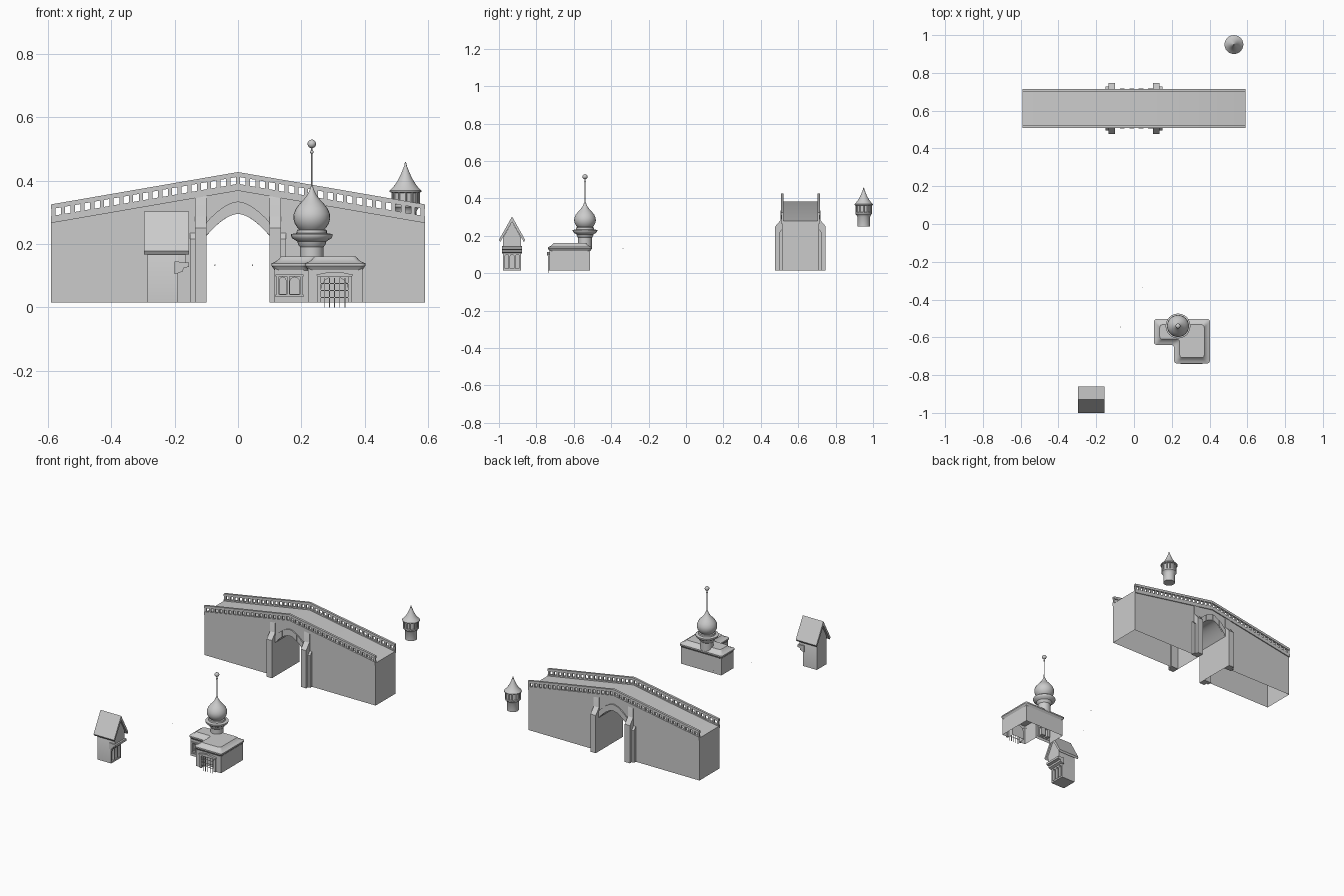
import bpy, bmesh, math
from mathutils import Vector

if "Cube" in bpy.data.objects:
    bpy.data.objects.remove(bpy.data.objects["Cube"])


def finish(name, bm):
    bmesh.ops.recalc_face_normals(bm, faces=bm.faces)
    me = bpy.data.meshes.new(name)
    bm.to_mesh(me)
    bm.free()
    ob = bpy.data.objects.new(name, me)
    bpy.context.collection.objects.link(ob)
    return ob


def place(axis, p, t):
    return {'x': (t, p[0], p[1]), 'y': (p[0], t, p[1]), 'z': (p[0], p[1], t)}[axis]


def add_prism(bm, pts, axis, a, b):
    lo = [bm.verts.new(place(axis, p, a)) for p in pts]
    hi = [bm.verts.new(place(axis, p, b)) for p in pts]
    bm.faces.new(lo)
    bm.faces.new(hi[::-1])
    n = len(pts)
    for i in range(n):
        bm.faces.new((lo[i], lo[(i + 1) % n], hi[(i + 1) % n], hi[i]))


def prism(name, pts, axis, a, b):
    bm = bmesh.new()
    add_prism(bm, pts, axis, a, b)
    return finish(name, bm)


def boxes(name, items):
    bm = bmesh.new()
    for x0, x1, y0, y1, z0, z1 in items:
        add_prism(bm, [(x0, y0), (x1, y0), (x1, y1), (x0, y1)], 'z', z0, z1)
    return finish(name, bm)


def lathe(name, prof, cx, cy, segs=24):
    bm = bmesh.new()
    rings = [[bm.verts.new((cx + r * math.cos(2 * math.pi * k / segs),
                            cy + r * math.sin(2 * math.pi * k / segs), z))
              for k in range(segs)] for r, z in prof]
    for a, b in zip(rings, rings[1:]):
        for k in range(segs):
            j = (k + 1) % segs
            bm.faces.new((a[k], a[j], b[j], b[k]))
    bm.faces.new(rings[0][::-1])
    bm.faces.new(rings[-1])
    return finish(name, bm)


def ball(name, loc, r):
    bm = bmesh.new()
    bmesh.ops.create_uvsphere(bm, u_segments=16, v_segments=10, radius=r)
    bmesh.ops.translate(bm, verts=bm.verts, vec=Vector(loc))
    return finish(name, bm)


def arch_pts(c, w, z0, z1):
    return [(c - w, z0), (c + w, z0)] + [
        (c + w * math.cos(math.pi * i / 8), z1 - w + w * math.sin(math.pi * i / 8))
        for i in range(9)]


def cut(ob, cutters):
    for c in cutters:
        m = ob.modifiers.new("opening", 'BOOLEAN')
        m.operation = 'DIFFERENCE'
        m.solver = 'EXACT'
        m.object = c
        bpy.context.view_layer.objects.active = ob
        bpy.ops.object.modifier_apply(modifier=m.name)
        bpy.data.objects.remove(c)


def open_bottom(ob):
    bm = bmesh.new()
    bm.from_mesh(ob.data)
    low = [f for f in bm.faces if all(v.co.z < 0.016 for v in f.verts)]
    bmesh.ops.delete(bm, geom=low, context='FACES_ONLY')
    bm.to_mesh(ob.data)
    bm.free()


# Bridge: body with a shallow pointed arch
Y0, Y1, L = 0.514, 0.710, 0.59
YM = (Y0 + Y1) / 2


def deck(x):
    return 0.28 + 0.102 * (1 - abs(x) / L)


def arch(x, lo, rise):
    return lo + rise * (1 - abs(x / 0.1) ** 1.7)


xs = [-0.1 + 0.2 * i / 16 for i in range(17)]
body = prism("bridge_body",
             [(-L, 0.015), (-0.1, 0.015)] + [(x, arch(x, 0.225, 0.07)) for x in xs]
             + [(0.1, 0.015), (L, 0.015), (L, deck(L)), (0, deck(0)), (-L, deck(L))],
             'y', Y0, Y1)
open_bottom(body)


def sloped(name, lo, hi, y0, y1):
    pts = [(-L, deck(L) + lo), (0, deck(0) + lo), (L, deck(L) + lo),
           (L, deck(L) + hi), (0, deck(0) + hi), (-L, deck(L) + hi)]
    prism(name, pts, 'y', y0, y1)


for side, tag in ((-1, "front"), (1, "back")):
    def yr(a, b):
        return sorted((YM + side * a, YM + side * b))
    # Parapet: curb, balusters and handrail
    sloped("curb_" + tag, -0.014, 0.008, *yr(0.090, 0.104))
    sloped("handrail_" + tag, 0.030, 0.045, *yr(0.090, 0.104))
    bm = bmesh.new()
    for i in range(39):
        x = -0.583 + 1.166 * i / 38
        a, b = x - 0.0065, x + 0.0065
        add_prism(bm, [(a, deck(a) + 0.004), (b, deck(b) + 0.004),
                       (b, deck(b) + 0.034), (a, deck(a) + 0.034)], 'y', *yr(0.092, 0.101))
    finish("balusters_" + tag, bm)
    # Voussoir band round the arch
    bm = bmesh.new()
    for i in range(8):
        seg = xs[2 * i:2 * i + 3]
        add_prism(bm, [(x, arch(x, 0.226, 0.069)) for x in seg]
                  + [(x, arch(x, 0.268, 0.066)) for x in reversed(seg)],
                  'y', *yr(0.09, 0.104 + 0.002 * (i % 2)))
    finish("arch_band_" + tag, bm)
    # Stepped buttresses either side of the arch
    for s, t in ((-1, "left"), (1, "right")):
        for nm, xa, xb, d, za, zb in (("buttress", 0.100, 0.136, 0.135, 0.25, 0.292),
                                      ("buttress_step", 0.101, 0.151, 0.116, 0.215, 0.235),
                                      ("pilaster", 0.100, 0.136, 0.103, 0.345, 0.352)):
            q = [(YM + side * o, z) for o, z in
                 ((0.09, 0.015), (d, 0.015), (d, za), (0.099, zb), (0.09, zb))]
            prism(f"{nm}_{tag}_{t}", q, 'x', *sorted((s * xa, s * xb)))


# L-shaped pavilion
def ell(d):
    return [(0.106 + d, -0.503 - d), (0.106 + d, -0.64 + d), (0.212 + d, -0.64 + d),
            (0.212 + d, -0.738 + d), (0.402 - d, -0.738 + d), (0.402 - d, -0.503 - d)]


def round_ell(d, r=0.016):
    p = [Vector(q) for q in ell(d)]
    out = []
    for i, c in enumerate(p):
        u = (p[i - 1] - c).normalized() * r
        v = (p[(i + 1) % 6] - c).normalized() * r
        for t in (0, 0.25, 0.5, 0.75, 1):
            out.append(c + u * (1 - t) ** 2 + v * t ** 2)
    return out


walls = prism("pavilion_walls", ell(0.009), 'z', 0.015, 0.135)
cut(walls, [prism("door_cut", arch_pts(0.305, 0.043, 0.0, 0.098), 'y', -0.78, -0.69),
            prism("window_cut_a", arch_pts(0.141, 0.010, 0.042, 0.095), 'y', -0.66, -0.61),
            prism("window_cut_b", arch_pts(0.179, 0.015, 0.042, 0.095), 'y', -0.66, -0.61)])
open_bottom(walls)
bm = bmesh.new()
rings = [[bm.verts.new((p[0], p[1], z)) for p in round_ell(d)] for d, z in
         ((0.010, 0.116), (0.005, 0.124), (0.0, 0.131), (0.0, 0.139),
          (0.012, 0.144), (0.022, 0.151), (0.030, 0.161))]
for a, b in zip(rings, rings[1:]):
    for k in range(len(a)):
        j = (k + 1) % len(a)
        bm.faces.new((a[k], a[j], b[j], b[k]))
bm.faces.new(rings[-1])
finish("pavilion_roof", bm)

# Window columns, sills, door frame and grille
boxes("window_trim", [(c - 0.004, c + 0.004, -0.637, -0.628, 0.036, 0.1)
                      for c in (0.125, 0.158, 0.2)]
      + [(0.118, 0.207, -0.638, -0.628, z, z + 0.007) for z in (0.033, 0.097)])
hood = [(0.251, 0.095), (0.359, 0.095), (0.363, 0.103), (0.335, 0.109),
        (0.305, 0.112), (0.275, 0.109), (0.247, 0.103)]
prism("door_hood", hood, 'y', -0.742, -0.725)
boxes("door_jambs", [(c - 0.006, c + 0.006, -0.737, -0.725, 0.015, 0.096)
                     for c in (0.256, 0.354)])
boxes("door_grille", [(x - 0.0012, x + 0.0012, -0.734, -0.7315, 0.0, 0.092)
                      for x in [0.272 + 0.0165 * i for i in range(5)]]
      + [(0.262, 0.348, -0.734, -0.7315, z, z + 0.0024) for z in (0.03, 0.052, 0.074)])

# Onion-domed turret on the pavilion
TX, TY = 0.233, -0.54
lathe("turret_drum", [(0.037, 0.13), (0.037, 0.19), (0.042, 0.196), (0.046, 0.208),
                      (0.062, 0.218), (0.066, 0.226), (0.066, 0.231), (0.048, 0.234),
                      (0.047, 0.244), (0.038, 0.247)], TX, TY)
lathe("onion_dome", [(0.037, 0.243), (0.046, 0.252), (0.054, 0.265), (0.058, 0.280),
                     (0.057, 0.295), (0.050, 0.312), (0.038, 0.327), (0.025, 0.341),
                     (0.015, 0.354), (0.008, 0.368), (0.003, 0.382)], TX, TY)
lathe("finial_pole", [(0.003, 0.37), (0.0022, 0.51)], TX, TY, 10)
ball("finial_bead", (TX, TY, 0.49), 0.0055)
ball("finial_ball", (TX, TY, 0.516), 0.0135)

# Gabled gatehouse
GY = -0.93
house = prism("gatehouse_body", [(GY - 0.048, 0.015), (GY + 0.048, 0.015),
                                 (GY + 0.048, 0.19), (GY, 0.275), (GY - 0.048, 0.19)],
              'x', -0.285, -0.19)
cut(house, [prism("lancet_cut", arch_pts(GY + o, 0.010, 0.025, 0.10), 'x', -0.21, -0.17)
            for o in (-0.028, 0.0, 0.028)])
prism("gatehouse_gable", [(GY - 0.048, 0.135), (GY + 0.048, 0.135), (GY + 0.048, 0.19),
                          (GY, 0.275), (GY - 0.048, 0.19)], 'x', -0.2, -0.165)
prism("gatehouse_roof", [(GY - 0.07, 0.178), (GY, 0.303), (GY + 0.07, 0.178),
                         (GY + 0.063, 0.167), (GY, 0.275), (GY - 0.063, 0.167)],
      'x', -0.297, -0.155)
prism("gatehouse_ledge", [(-0.2, 0.105), (-0.188, 0.108), (-0.174, 0.114), (-0.172, 0.124),
                          (-0.155, 0.128), (-0.155, 0.141), (-0.2, 0.145)],
      'y', GY - 0.054, GY + 0.054)

# Round watchtower with a flared cone roof
WX, WY = 0.529, 0.95
drum = lathe("watchtower_drum", [(0.034, 0.25), (0.034, 0.302), (0.041, 0.314),
                                 (0.045, 0.317), (0.045, 0.325), (0.041, 0.327),
                                 (0.041, 0.37)], WX, WY)
lathe("watchtower_roof", [(0.041, 0.361), (0.050, 0.364), (0.050, 0.369), (0.038, 0.381),
                          (0.027, 0.396), (0.017, 0.415), (0.009, 0.434), (0.004, 0.447),
                          (0.0035, 0.453), (0.001, 0.458)], WX, WY)
bm = bmesh.new()
for k in range(12):
    a = math.pi * k / 6
    bmesh.ops.create_cone(bm, cap_ends=True, segments=8, radius1=0.004, radius2=0.004,
                          depth=0.042)
    bmesh.ops.translate(bm, verts=bm.verts[-16:], vec=Vector(
        (WX + 0.041 * math.cos(a), WY + 0.041 * math.sin(a), 0.344)))
    bm.verts.ensure_lookup_table()
finish("watchtower_columns", bm)

# Two tiny loose specks in front of the arch
for n, p in (("speck_left", (-0.073, -0.545, 0.133)), ("speck_right", (0.046, -0.337, 0.133))):
    ball(n, p, 0.002)

bpy.ops.object.select_all(action='SELECT')
bpy.context.view_layer.objects.active = body
bpy.ops.object.shade_smooth_by_angle(angle=math.radians(35))
